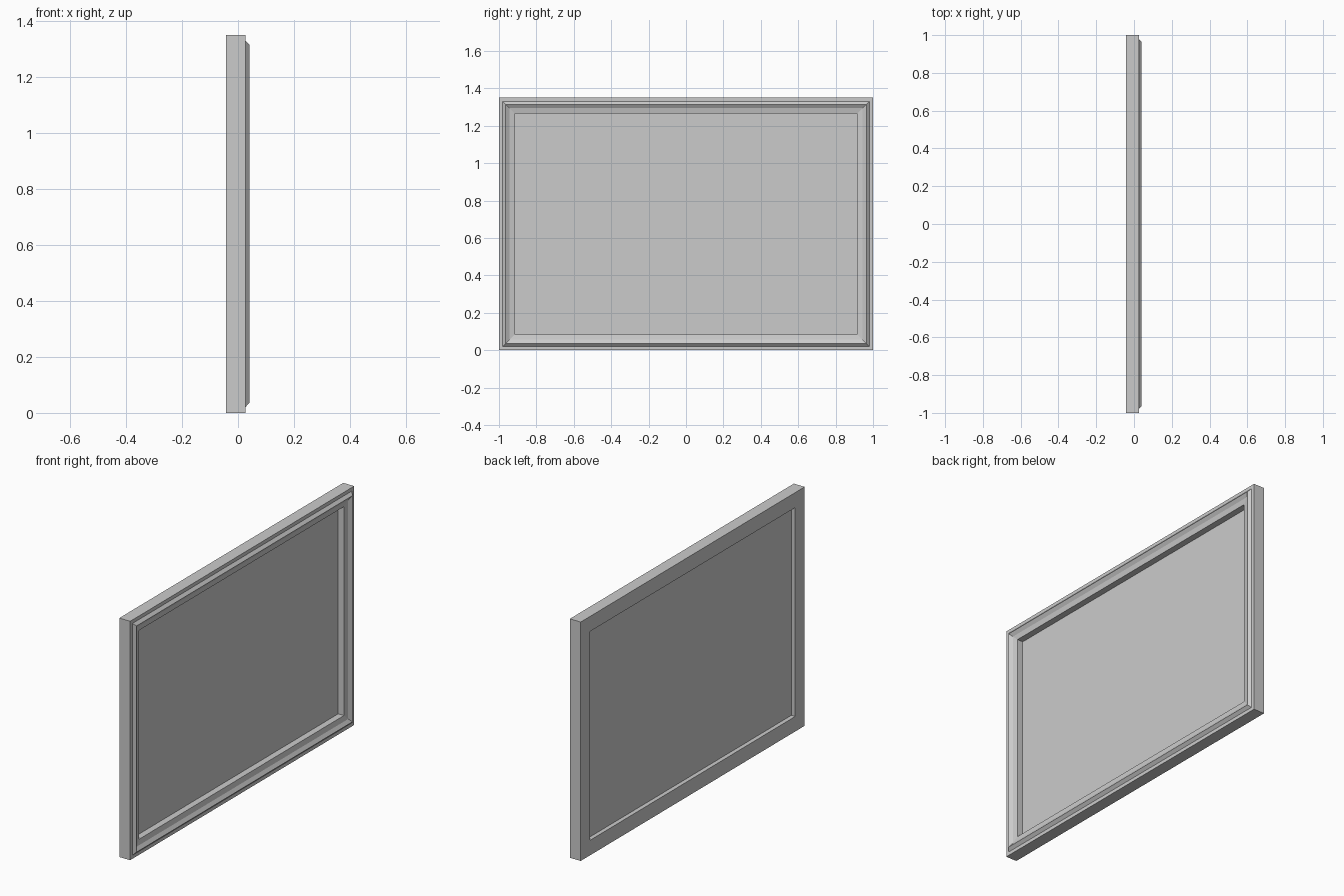
import bpy, bmesh

cube = bpy.data.objects.get("Cube")
if cube:
    bpy.data.objects.remove(cube, do_unlink=True)

WIDTH, HEIGHT = 2.0, 1.35

grey = bpy.data.materials.new("plain_grey")
grey.use_nodes = True
colour = (0.6, 0.6, 0.6, 1)
grey.diffuse_color = colour
grey.node_tree.nodes["Principled BSDF"].inputs["Base Color"].default_value = colour


def add_object(name, bm):
    bmesh.ops.recalc_face_normals(bm, faces=bm.faces)
    mesh = bpy.data.meshes.new(name)
    bm.to_mesh(mesh)
    bm.free()
    mesh.materials.append(grey)
    obj = bpy.data.objects.new(name, mesh)
    bpy.context.collection.objects.link(obj)
    return obj


def rectangle(bm, inset, x):
    """Ring of four corners, moved in from the outer edge."""
    y = WIDTH / 2 - inset
    return [bm.verts.new((x, sy * y, inset if low else HEIGHT - inset))
            for sy, low in ((-1, True), (1, True), (1, False), (-1, False))]


# Moulded frame: (inset, depth) profile swept round the mitred rectangle
profile = [(0, -0.042), (0, 0.026), (0.02, 0.026), (0.036, 0.041),
           (0.056, 0.028), (0.085, 0.022), (0.085, -0.042)]
bm = bmesh.new()
rings = [rectangle(bm, inset, x) for inset, x in profile]
for a, b in zip(rings, rings[1:] + rings[:1]):
    for i in range(4):
        j = (i + 1) % 4
        bm.faces.new((a[i], a[j], b[j], b[i]))
add_object("moulded_frame", bm)

# Recessed panel, thin slab filling the opening
bm = bmesh.new()
bmesh.ops.create_cube(bm, size=1)
for v in bm.verts:
    v.co.x = -0.016 + v.co.x * 0.004
    v.co.y *= WIDTH - 0.17
    v.co.z = HEIGHT / 2 + v.co.z * (HEIGHT - 0.17)
add_object("recessed_panel", bm)
